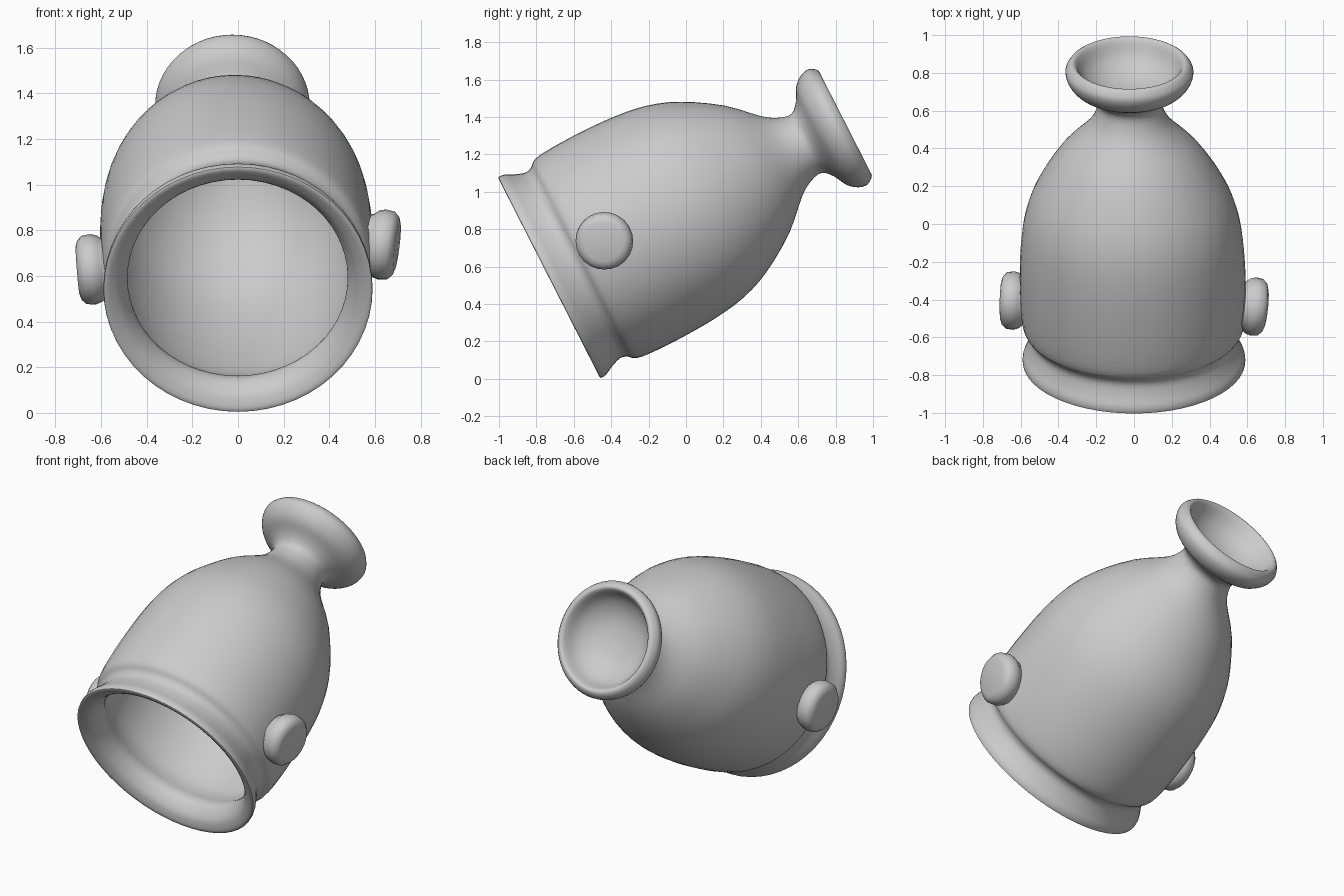
import bpy, bmesh, math
from mathutils import Vector

if "Cube" in bpy.data.objects:
    bpy.data.objects.remove(bpy.data.objects["Cube"])

SEG = 56
TILT = math.radians(27)
AXIS = Vector((0, math.cos(TILT), math.sin(TILT)))
UP = Vector((0, -math.sin(TILT), math.cos(TILT)))
MOUTH = Vector((0, -0.73, 0.541))

metal = bpy.data.materials.new("plain grey")
metal.diffuse_color = (0.6, 0.6, 0.6, 1)
metal.use_nodes = True
metal.node_tree.nodes["Principled BSDF"].inputs["Base Color"].default_value = metal.diffuse_color


def smooth_curve(pts, steps=3):
    """Catmull-Rom refinement of an (along, radius) profile."""
    out = []
    for i in range(len(pts) - 1):
        p = [Vector(pts[min(max(i + k, 0), len(pts) - 1)]) for k in (-1, 0, 1, 2)]
        for j in range(steps):
            t = j / steps
            out.append(0.5 * (2 * p[1] + (p[2] - p[0]) * t
                              + (2 * p[0] - 5 * p[1] + 4 * p[2] - p[3]) * t * t
                              + (3 * p[1] - p[0] - 3 * p[2] + p[3]) * t ** 3))
    return out + [Vector(pts[-1])]


def lathe(name, profile, origin, axis, up, seg, lean=(0, 0), squash=(1, 1)):
    """Turn a profile round an axis; both ends close on the axis."""
    side = axis.cross(up).normalized()
    bm = bmesh.new()
    rings = []
    for s, r in profile:
        c = origin + axis * s + Vector((lean[0] * s, 0, 0)) + up * lean[1] * s
        if r < 1e-4:
            rings.append([bm.verts.new(c)])
        else:
            rings.append([bm.verts.new(c + r * (side * math.cos(a) * squash[0]
                                                + up * math.sin(a) * squash[1]))
                          for a in (2 * math.pi * k / seg for k in range(seg))])
    for a, b in zip(rings, rings[1:]):
        for k in range(seg):
            n = (k + 1) % seg
            quad = [a[k % len(a)], a[n % len(a)], b[n % len(b)], b[k % len(b)]]
            bm.faces.new(list(dict.fromkeys(quad)))
    bmesh.ops.recalc_face_normals(bm, faces=bm.faces)
    mesh = bpy.data.meshes.new(name)
    bm.to_mesh(mesh)
    bm.free()
    mesh.materials.append(metal)
    ob = bpy.data.objects.new(name, mesh)
    bpy.context.collection.objects.link(ob)
    bpy.ops.object.select_all(action='DESELECT')
    ob.select_set(True)
    bpy.context.view_layer.objects.active = ob
    bpy.ops.object.shade_smooth_by_angle(angle=math.radians(50))
    return ob


# Hollow vessel: inside of the bowl, rounded front lip, outer wall, neck, flared back cup
inside = [(1.38, 0), (1.35, 0.14), (1.22, 0.33), (1.04, 0.455), (0.87, 0.52), (0.65, 0.553),
          (0.45, 0.56), (0.28, 0.55), (0.2, 0.523), (0.15, 0.496), (0.11, 0.487),
          (0.07, 0.497), (0.025, 0.527), (0.0, 0.572)]
outside = [(0.0, 0.572), (0.0, 0.594), (0.035, 0.592), (0.08, 0.57), (0.14, 0.55),
           (0.18, 0.56), (0.22, 0.59), (0.33, 0.602), (0.5, 0.604), (0.7, 0.595),
           (0.88, 0.567), (1.05, 0.503), (1.25, 0.378), (1.4, 0.238), (1.48, 0.188),
           (1.55, 0.175), (1.6, 0.22), (1.64, 0.292), (1.69, 0.332), (1.74, 0.342),
           (1.775, 0.322)]
cup = [(1.775, 0.322), (1.785, 0.303), (1.77, 0.283), (1.7, 0.245), (1.645, 0.18),
       (1.615, 0.1), (1.605, 0)]
profile = smooth_curve(inside)[:-1] + smooth_curve(outside) + smooth_curve(cup)[1:]
lathe("vessel_body", profile, MOUTH, AXIS, UP, SEG, lean=(-0.014, 0.01), squash=(0.99, 1.013))

# Round side knobs, each slightly tilted; the root ends inside the wall
knob = [(-0.075, 0), (-0.075, 0.127), (-0.065, 0.128), (-0.045, 0.145), (-0.015, 0.155),
        (0.025, 0.15), (0.045, 0.13), (0.053, 0.105), (0.053, 0)]
for name, centre, direction in (
        ("right_knob", (0.645, -0.438, 0.736), (1, -0.1, -0.12)),
        ("left_knob", (-0.65, -0.405, 0.628), (-1, 0.03, -0.08))):
    d = Vector(direction).normalized()
    up = (Vector((0, 0, 1)) - d * d.z).normalized()
    lathe(name, knob, Vector(centre), d, up, 24)
